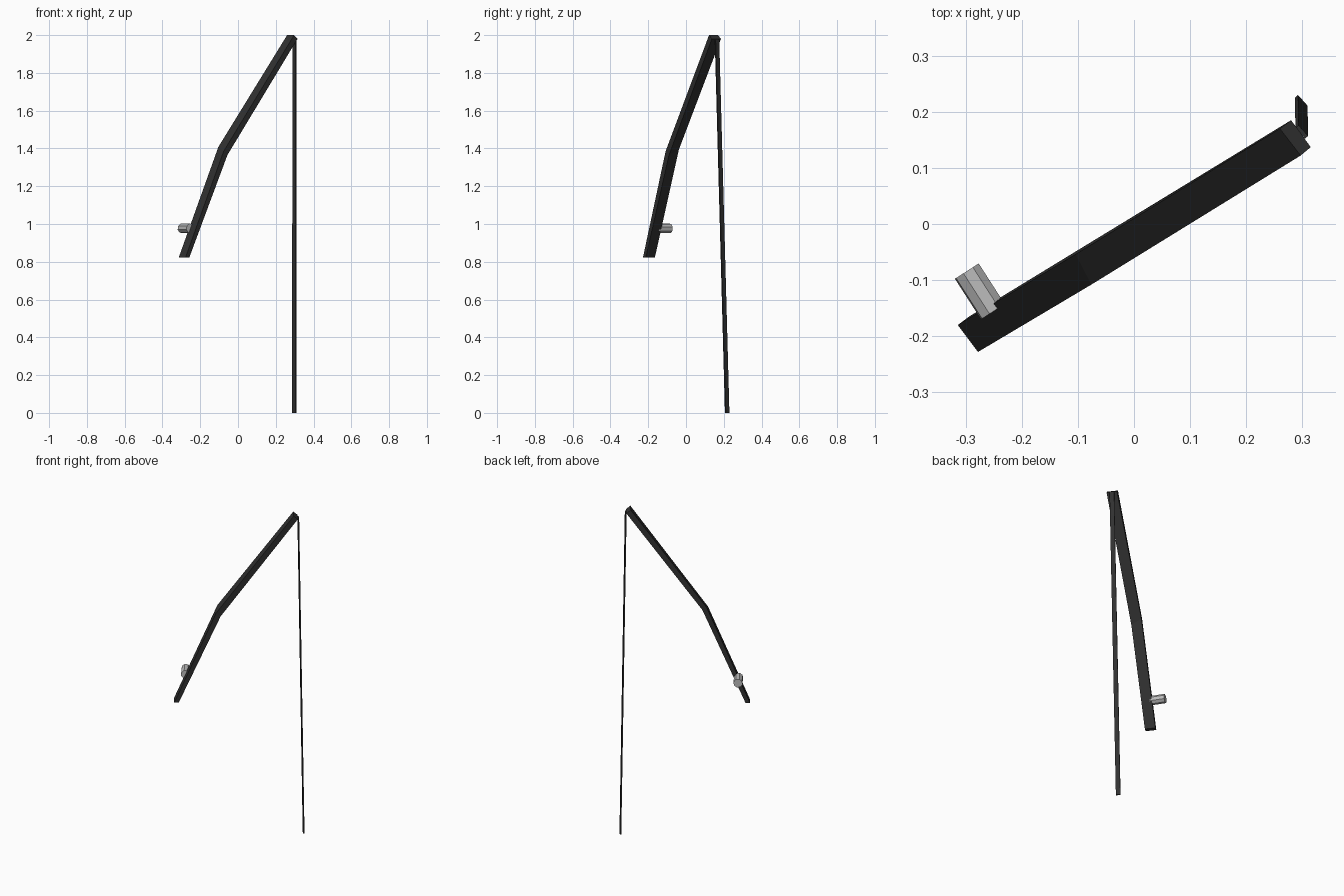
import bpy, bmesh, math
from mathutils import Vector

if "Cube" in bpy.data.objects:
    bpy.data.objects.remove(bpy.data.objects["Cube"])


def material(name, v):
    m = bpy.data.materials.new(name)
    m.diffuse_color = (v, v, v, 1)
    m.use_nodes = True
    m.node_tree.nodes["Principled BSDF"].inputs["Base Color"].default_value = m.diffuse_color
    return m


charcoal = material("charcoal", 0.03)
grey = material("light grey", 0.5)


def loft(name, rings, mat):
    """Skin a closed solid through rings of equal point count."""
    bm = bmesh.new()
    vs = [[bm.verts.new(p) for p in r] for r in rings]
    n = len(rings[0])
    for a, b in zip(vs, vs[1:]):
        for i in range(n):
            j = (i + 1) % n
            bm.faces.new((a[i], a[j], b[j], b[i]))
    bm.faces.new(vs[0])
    bm.faces.new(vs[-1])
    bmesh.ops.recalc_face_normals(bm, faces=bm.faces)
    me = bpy.data.meshes.new(name)
    bm.to_mesh(me)
    bm.free()
    me.materials.append(mat)
    ob = bpy.data.objects.new(name, me)
    bpy.context.collection.objects.link(ob)
    return ob


# Bent square bar: foot cut, elbow, tip
loft("bent_bar", [
    [(-.314, -.18, .822), (-.278, -.228, .822), (-.258, -.213, .822), (-.294, -.165, .822)],
    [(-.104, -.054, 1.408), (-.076, -.108, 1.385), (-.056, -.09, 1.365), (-.086, -.038, 1.393)],
    [(.26, .17, 2.0), (.297, .122, 2.0), (.315, .137, 1.98), (.28, .185, 1.98)],
], charcoal)

# Eight-sided peg on the back of the bar
axis = Vector((-.54, .84, 0)).normalized()
side = axis.cross(Vector((0, 0, 1)))


def peg_ring(c, r=.0262, n=8):
    return [c + side * r * math.cos(t) + Vector((0, 0, r * math.sin(t)))
            for t in (2 * math.pi * (i + .35) / n for i in range(n))]


end = Vector((-.298, -.084, .977))
loft("peg", [peg_ring(end - axis * .086), peg_ring(end)], grey)

# Flat cord hanging from the tip to the ground
wide, thin = Vector((-.0085, .0095, 0)), Vector((.0028, .0024, 0))


def strip(x, y, z):
    c = Vector((x, y, z))
    return [c - wide - thin, c - wide + thin, c + wide + thin, c + wide - thin]


loft("hanging_cord", [strip(.298, .218, 0), strip(.299, .164, 1.98)], charcoal)
